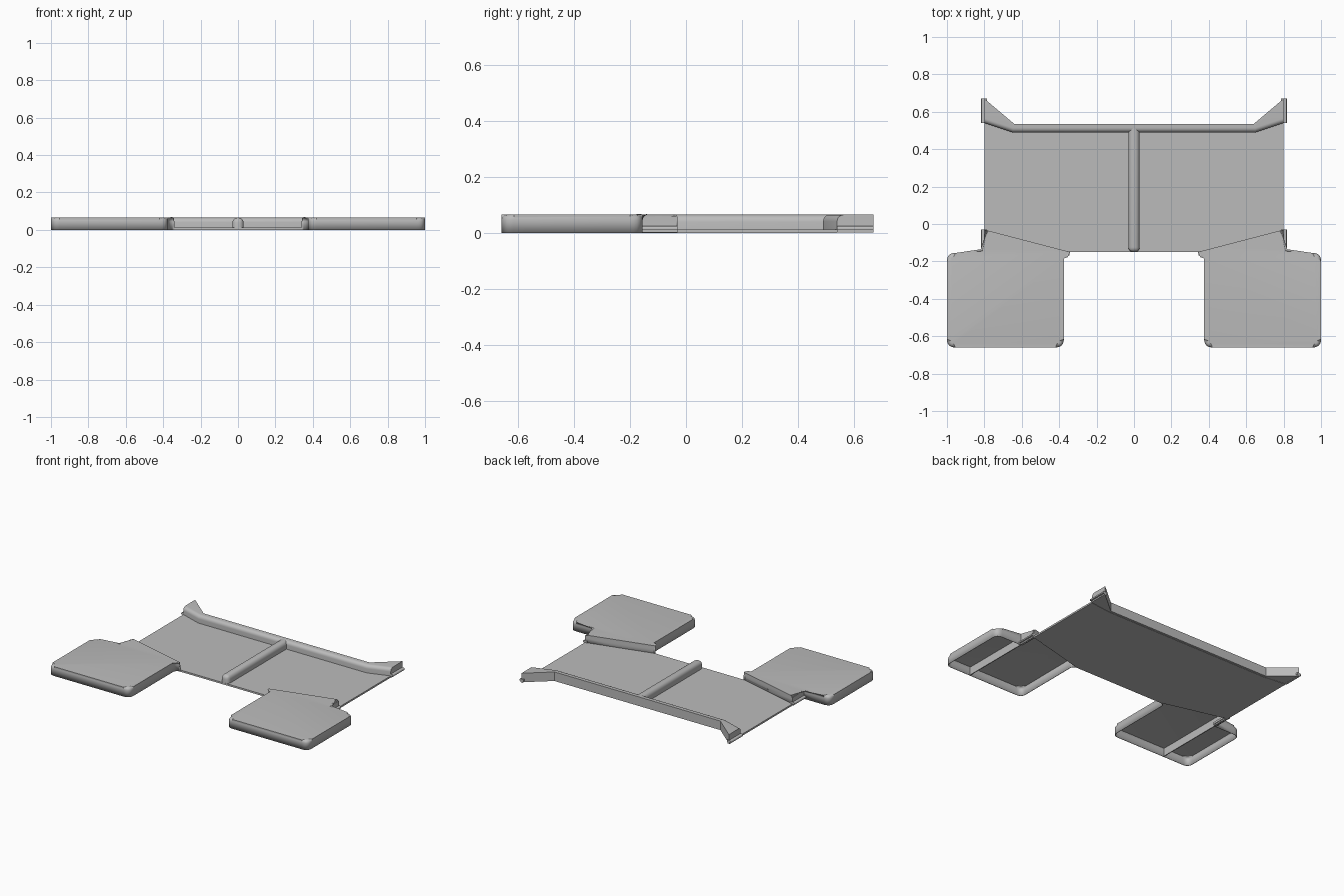
import bpy
import bmesh
from mathutils import Vector

if "Cube" in bpy.data.objects:
    bpy.data.objects.remove(bpy.data.objects["Cube"], do_unlink=True)

grey = bpy.data.materials.new("plain grey")
grey.use_nodes = True
grey.diffuse_color = (0.5, 0.5, 0.5, 1)
grey.node_tree.nodes["Principled BSDF"].inputs["Base Color"].default_value = (0.5, 0.5, 0.5, 1)

TOP = 0.065
FLOOR = 0.012


def fillet(corners, steps=6):
    """Turn (x, y, radius) corners into a rounded outline."""
    points = []
    for i, (x, y, r) in enumerate(corners):
        c = Vector((x, y))
        if not r:
            points.append(c)
            continue
        before = Vector(corners[i - 1][:2])
        after = Vector(corners[(i + 1) % len(corners)][:2])
        a = c + (before - c).normalized() * r
        b = c + (after - c).normalized() * r
        for k in range(steps + 1):
            t = k / steps
            points.append(a * (1 - t) ** 2 + c * 2 * t * (1 - t) + b * t ** 2)
    return points


def panel(name, corners, z0, z1, rule=None, width=0.02, shell=False, mirror=False):
    """Extruded outline; edges whose midpoint passes the rule are rounded."""
    bm = bmesh.new()
    outline = fillet(corners)
    low = [bm.verts.new((p.x, p.y, z0)) for p in outline]
    high = [bm.verts.new((p.x, p.y, z1)) for p in outline]
    bm.faces.new(high)
    if not shell:
        bm.faces.new(low[::-1])
    n = len(outline)
    for i in range(n):
        j = (i + 1) % n
        bm.faces.new((low[i], low[j], high[j], high[i]))
    if rule:
        chosen = [e for e in bm.edges if rule((e.verts[0].co + e.verts[1].co) / 2)]
        bmesh.ops.bevel(bm, geom=chosen, offset=width, segments=5, profile=0.5,
                        affect='EDGES', clamp_overlap=False)
    bmesh.ops.recalc_face_normals(bm, faces=bm.faces)
    # An open shell must face outwards
    top_face = max(bm.faces, key=lambda f: f.calc_center_median().z)
    if top_face.normal.z < 0:
        bmesh.ops.reverse_faces(bm, faces=bm.faces)
    mesh = bpy.data.meshes.new(name)
    bm.to_mesh(mesh)
    bm.free()
    mesh.materials.append(grey)
    obj = bpy.data.objects.new(name, mesh)
    bpy.context.collection.objects.link(obj)
    if shell:
        solid = obj.modifiers.new("thickness", 'SOLIDIFY')
        solid.thickness = 0.004
        solid.offset = -1
    if mirror:
        obj.modifiers.new("other side", 'MIRROR')
    bpy.ops.object.select_all(action='DESELECT')
    obj.select_set(True)
    bpy.context.view_layer.objects.active = obj
    bpy.ops.object.shade_smooth_by_angle(angle=0.6)
    return obj


def both_sides(half):
    """Complete a right-to-left half outline with its mirror image."""
    return half + [(-x, y, r) for x, y, r in reversed(half)]


def box(x0, x1, y0, y1):
    return [(x0, y0, 0), (x1, y0, 0), (x1, y1, 0), (x0, y1, 0)]


# Thin floor sheet
panel("floor_panel", both_sides([(0.34, -0.15, 0), (0.8, -0.03, 0),
                                 (0.8, 0.54, 0), (0.64, 0.52, 0)]), 0, FLOOR)

# Hollow front pads, open underneath
pad = [(0.375, -0.66, 0.045), (1.0, -0.66, 0.045), (1.0, -0.155, 0.045),
       (0.8, -0.155, 0), (0.8, -0.03, 0), (0.34, -0.15, 0), (0.375, -0.15, 0.034)]


def pad_edge(m):
    on_diagonal = abs(m.x - 0.57) < 0.01 and abs(m.y + 0.09) < 0.01
    return m.z > TOP - 0.001 and not on_diagonal


panel("front_pad", pad, 0, TOP, pad_edge, 0.02, shell=True, mirror=True)

# Divider inside each pad
panel("pad_divider", box(0.796, 0.802, -0.655, -0.035), 0.003, 0.058, mirror=True)

# Back lip with flared wings
lip = both_sides([(0.65, 0.49, 0), (0.8, 0.54, 0), (0.8, 0.67, 0), (0.64, 0.535, 0)])
lip = [lip[i] for i in (0, 1, 2, 3, 4, 5, 6, 7)]


def lip_front(m):
    return m.z > TOP - 0.001 and m.y < 0.53 and abs(m.x) < 0.79


panel("back_lip", lip, 0.002, TOP, lip_front, 0.024)

# Central ridge with a rounded top and nose
panel("centre_ridge", box(-0.03, 0.03, -0.15, 0.52), 0.003, TOP,
      lambda m: m.y < 0.5 and (m.z > TOP - 0.001 or (m.z > 0.01 and m.y < -0.14)), 0.026)

# Small feet along the outer side edges
for name, y0, y1 in (("front_foot", -0.155, -0.03), ("back_foot", 0.54, 0.67)):
    panel(name, box(0.785, 0.817, y0, y1), 0.01, 0.024,
          lambda m: m.z > 0.023 and m.x > 0.81, 0.008, mirror=True)
    panel(name + "_base", box(0.79, 0.806, y0, y1), 0.001, 0.012, mirror=True)
